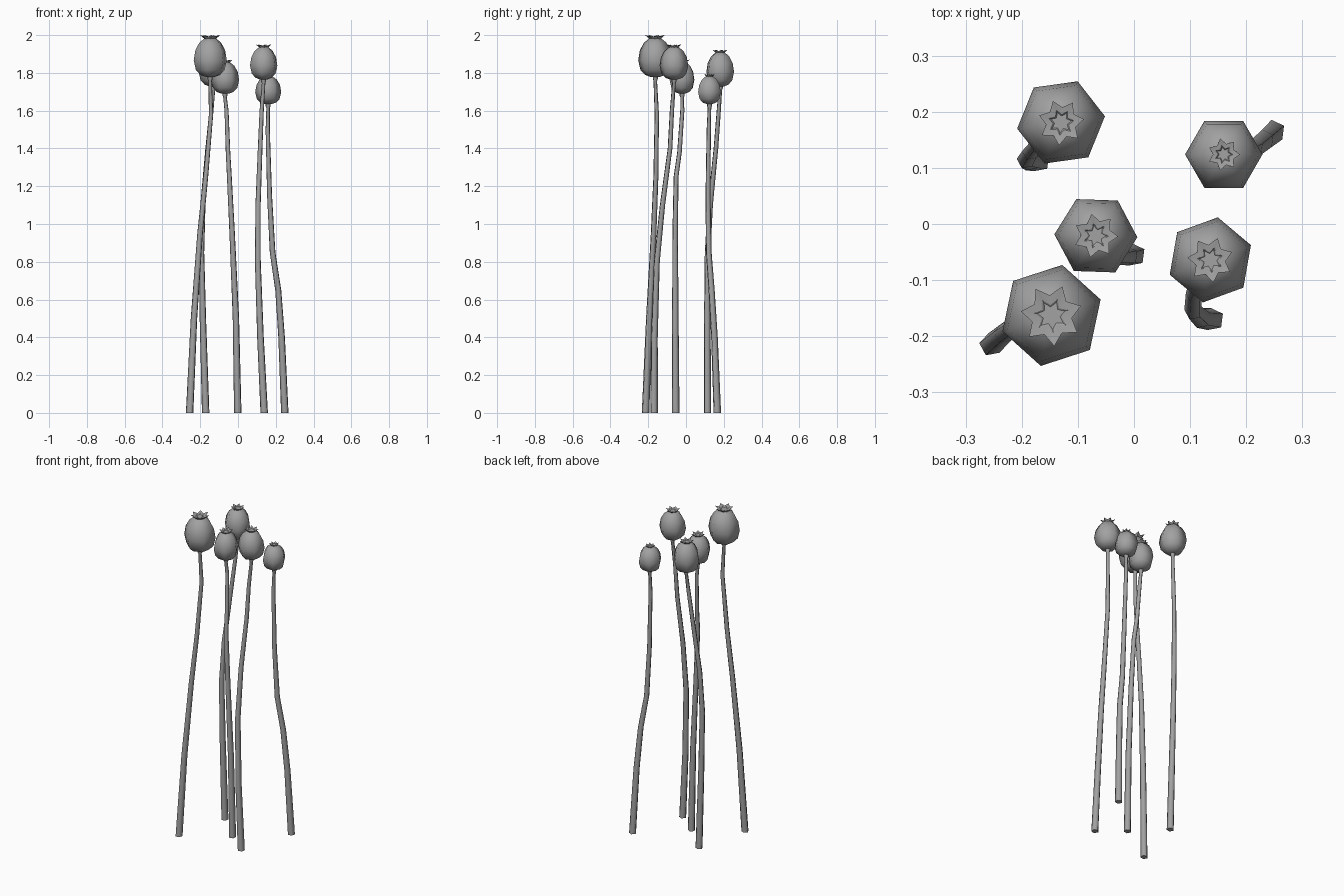
import bpy, bmesh
from math import sin, cos, pi, radians

if "Cube" in bpy.data.objects:
    bpy.data.objects.remove(bpy.data.objects["Cube"])

# Dark grey dried plant colour
GREY = bpy.data.materials.new("dried_grey")
GREY.diffuse_color = (0.36, 0.36, 0.36, 1)
GREY.use_nodes = True
GREY.node_tree.nodes["Principled BSDF"].inputs["Base Color"].default_value = GREY.diffuse_color


def ring(bm, cx, cy, z, r, n, phase=0.0):
    return [bm.verts.new((cx + r * cos(phase + 2 * pi * i / n),
                          cy + r * sin(phase + 2 * pi * i / n), z)) for i in range(n)]


def skin(bm, rings, cap_start=True, cap_end=True):
    for a, b in zip(rings, rings[1:]):
        n = len(a)
        for i in range(n):
            bm.faces.new((a[i], a[(i + 1) % n], b[(i + 1) % n], b[i]))
    if cap_start:
        bm.faces.new(rings[0][::-1])
    if cap_end:
        bm.faces.new(rings[-1])


def finish(bm, name, angle):
    bmesh.ops.recalc_face_normals(bm, faces=bm.faces)
    me = bpy.data.meshes.new(name)
    bm.to_mesh(me)
    bm.free()
    me.materials.append(GREY)
    ob = bpy.data.objects.new(name, me)
    bpy.context.collection.objects.link(ob)
    bpy.ops.object.select_all(action='DESELECT')
    ob.select_set(True)
    bpy.context.view_layer.objects.active = ob
    bpy.ops.object.shade_smooth_by_angle(angle=radians(angle))


# Tapered stem following a gently bent path, flaring under the pod
def stem(name, path, head):
    cx, cy, bottom, top, r, phase, crown = head
    bm = bmesh.new()
    rings = [ring(bm, x, y, z, 0.021 - 0.010 * z / bottom, 5, 0.5) for x, y, z in path]
    rings.append(ring(bm, cx, cy, bottom - 0.02, 0.010, 5, 0.5))
    rings.append(ring(bm, cx, cy, bottom - 0.01, 0.014, 5, 0.5))
    rings.append(ring(bm, cx, cy, bottom + 0.01, 0.014, 5, 0.5))
    skin(bm, rings)
    finish(bm, name, 80)


# Six-sided egg-shaped pod: (height fraction, radius fraction)
POD = [(0, 0.25), (0.05, 0.6), (0.17, 0.87), (0.4, 1.0),
       (0.64, 0.9), (0.82, 0.66), (0.93, 0.32)]


def pod(name, head):
    cx, cy, bottom, top, r, phase, crown = head
    h = top - bottom
    bm = bmesh.new()
    skin(bm, [ring(bm, cx, cy, bottom + f * h, r * k, 6, radians(phase)) for f, k in POD])
    finish(bm, name, 80)


# Star-shaped crown with a sunken star in the middle
def star(bm, cx, cy, z_tip, z_in, r_tip, r_in, n, phase):
    out = []
    for i in range(2 * n):
        a = phase + pi * i / n
        r, z = (r_in, z_in) if i % 2 else (r_tip, z_tip)
        out.append(bm.verts.new((cx + r * cos(a), cy + r * sin(a), z)))
    return out


def crown_star(name, head):
    cx, cy, bottom, top, r, phase, c = head
    h = top - bottom
    p = radians(phase)
    bm = bmesh.new()
    rings = [ring(bm, cx, cy, top - 0.10 * h, c * 0.5, 14, p),
             star(bm, cx, cy, top, top - 0.04 * h, c, c * 0.66, 7, p),
             star(bm, cx, cy, top - 0.03 * h, top - 0.04 * h, c * 0.56, c * 0.34, 7, p),
             star(bm, cx, cy, top - 0.045 * h, top - 0.05 * h, c * 0.46, c * 0.28, 7, p)]
    skin(bm, rings)
    finish(bm, name, 40)


# Plants: head (x, y, bottom, top, radius, phase, crown radius) and stem path
PLANTS = {
    "back_left": ((-0.13, 0.181, 1.728, 1.922, 0.079, 8, 0.041),
                  [(-0.17, 0.113, 0), (-0.185, 0.112, 0.5), (-0.193, 0.114, 0.85),
                   (-0.185, 0.128, 1.1), (-0.16, 0.158, 1.4), (-0.14, 0.173, 1.6)]),
    "back_right": ((0.16, 0.124, 1.635, 1.793, 0.069, 0, 0.029),
                   [(0.249, 0.165, 0), (0.232, 0.15, 0.4), (0.214, 0.135, 0.65),
                    (0.184, 0.12, 0.85), (0.168, 0.116, 1.15), (0.158, 0.12, 1.5)]),
    "middle": ((-0.068, -0.021, 1.69, 1.87, 0.074, -2, 0.04),
               [(0.0, -0.055, 0), (-0.01, -0.057, 0.5), (-0.03, -0.058, 0.95),
                (-0.045, -0.053, 1.25), (-0.052, -0.035, 1.38), (-0.06, -0.020, 1.6)]),
    "front_right": ((0.136, -0.064, 1.765, 1.95, 0.077, 20, 0.041),
                    [(0.14, -0.17, 0), (0.12, -0.168, 0.4), (0.106, -0.155, 0.8),
                     (0.107, -0.125, 1.1), (0.118, -0.085, 1.4), (0.126, -0.075, 1.6)]),
    "front_left": ((-0.147, -0.163, 1.778, 2.0, 0.092, 18, 0.055),
                   [(-0.255, -0.215, 0), (-0.232, -0.195, 0.5), (-0.2, -0.172, 0.95),
                    (-0.17, -0.16, 1.25), (-0.142, -0.155, 1.58)]),
}

for key, (head, path) in PLANTS.items():
    stem("stem_" + key, path, head)
    pod("pod_" + key, head)
    crown_star("crown_" + key, head)
